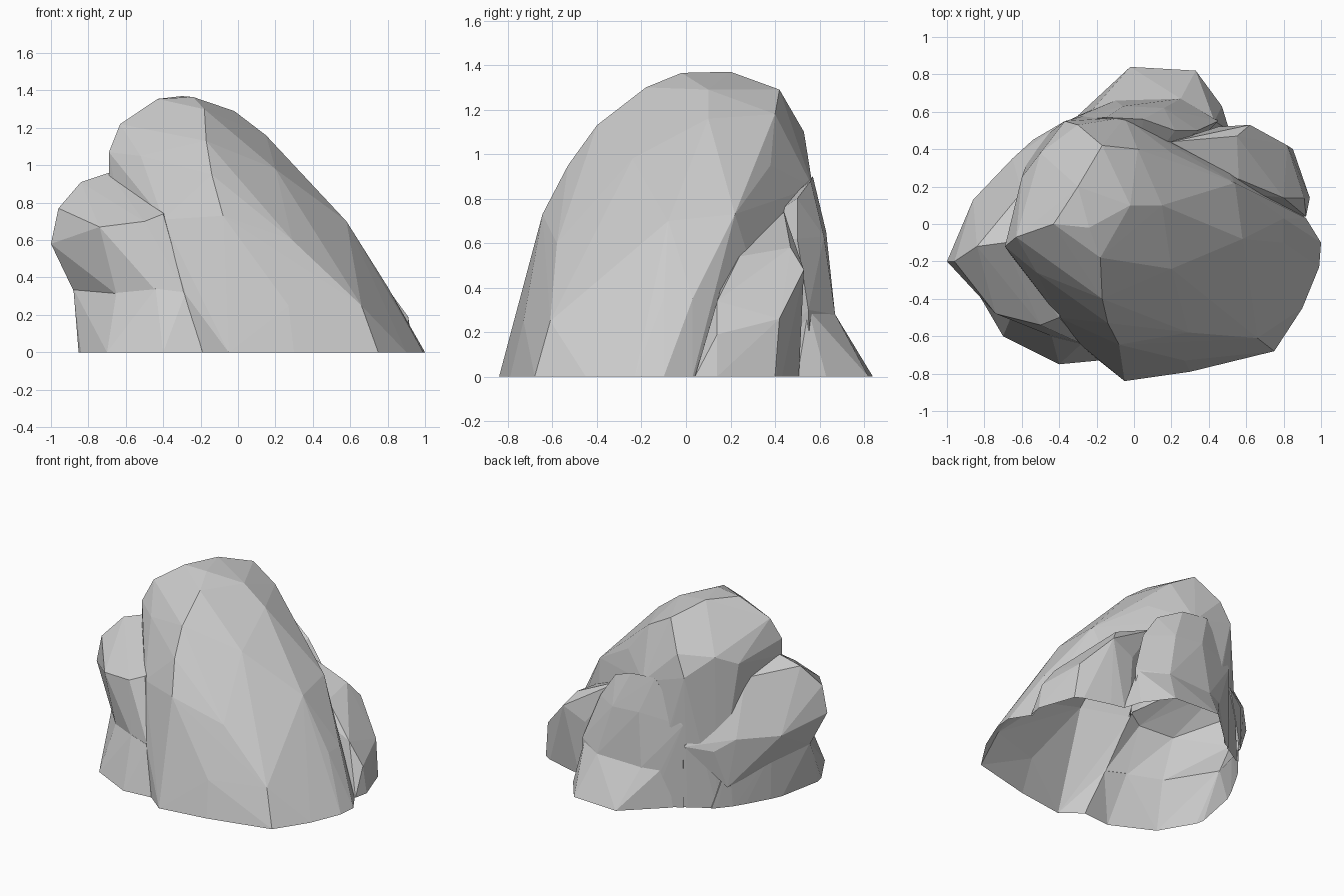
import bpy, bmesh


def lump(name, base, upper):
    """Faceted stone: convex hull of a ground outline plus upper corner points."""
    bm = bmesh.new()
    for x, y in base:
        bm.verts.new((x, y, 0))
        bm.verts.new((x, y, -0.15))      # runs below ground, trimmed later
    for p in upper:
        bm.verts.new(p)
    res = bmesh.ops.convex_hull(bm, input=bm.verts[:])
    junk = {g for g in res["geom_interior"] + res["geom_unused"]
            if isinstance(g, bmesh.types.BMVert)}
    bmesh.ops.delete(bm, geom=list(junk), context='VERTS')
    bmesh.ops.recalc_face_normals(bm, faces=bm.faces[:])
    me = bpy.data.meshes.new(name)
    bm.to_mesh(me)
    bm.free()
    ob = bpy.data.objects.new(name, me)
    bpy.context.collection.objects.link(ob)
    return ob


# Main boulder: peak on the left, long slope to the right
rock = lump("rock",
    [(-.05, -.84), (.1, -.79), (.3, -.79), (.75, -.68), (.9, -.45), (.99, -.23),
     (1, -.1), (.92, .03), (.4, .45), (-.12, .62), (-.38, .52), (-.54, .42),
     (-.58, .2), (-.5, -.4), (-.2, -.72)],
    [(-.08, -.74, .3), (.27, -.73, .25), (.66, -.61, .25), (-.08, -.645, .73),
     (.29, -.58, .6), (.57, -.4, .48), (.58, -.08, .7), (.54, .22, .73),
     (.8, -.1, .35), (.8, .03, .35), (-.14, -.53, .95), (-.17, -.4, 1.13),
     (-.18, -.18, 1.3), (.05, -.4, .92), (.2, -.24, .98), (-.02, .1, 1.29),
     (.15, .1, 1.16), (.36, .1, .93), (-.43, 0, 1.355), (-.24, -.02, 1.365),
     (-.3, .2, 1.37), (-.17, .42, 1.29), (.02, .4, 1.18), (.2, .38, .95),
     (-.3, .53, 1.1), (-.37, .55, .95), (-.05, .57, .85), (-.5, .38, 1.07),
     (-.6, .25, 1.0), (-.63, -.07, 1.22), (-.69, -.12, 1.07), (-.69, -.12, .95),
     (-.52, -.26, 1.05), (-.28, -.65, .31), (-.4, -.5, .71)])

# Overhanging left shoulder: crest in front, long slope down to the back
left_shoulder = lump("left_shoulder", [],
    [(-1, -.2, .58), (-.96, -.2, .77), (-.84, -.12, .91), (-.69, -.1, .96),
     (-.6, .17, .87), (-.74, -.48, .67), (-.5, -.54, .7), (-.4, -.5, .74),
     (-.86, .13, .5), (-.65, .35, .5), (-.54, .45, .42), (-.37, .55, .45),
     (-.65, -.48, .31), (-.44, -.6, .33), (-.28, -.64, .31),
     (-.88, -.17, .33), (-.76, .12, .28), (-.6, .38, .15), (-.2, 0, .3), (-.3, .1, .9)])

# Foot under the shoulder, flaring to the ground
left_foot = lump("left_foot",
    [(-.19, -.73), (-.4, -.75), (-.7, -.6), (-.84, -.36), (-.75, .1), (-.62, .33),
     (-.52, .45), (0, 0)],
    [(-.28, -.64, .32), (-.44, -.6, .34), (-.65, -.48, .32), (-.88, -.17, .34),
     (-.76, .1, .34), (-.6, .36, .34), (-.2, 0, .34)])

# Buttress at the back, steep wall above a flared foot
back_buttress = lump("back_buttress",
    [(-.36, .54), (-.12, .66), (.25, .66), (.45, .56), (.1, .2)],
    [(-.1, .66, .27), (.25, .67, .28), (.45, .55, .3), (-.06, .63, .65),
     (.16, .62, .63), (.34, .5, .62), (.05, .56, .88), (-.15, .57, .9), (0, .2, .6),
     (-.36, .55, .6), (.22, .5, .8)])
back_foot = lump("back_foot",
    [(-.12, .69), (-.02, .84), (.33, .82), (.47, .63), (.51, .5), (.1, .3), (-.3, .58)],
    [(-.1, .66, .27), (.25, .67, .28), (.43, .55, .3), (.1, .3, .27), (-.25, .58, .3)])

# Lobe at the back right, leaning out over its base
right_lobe = lump("right_lobe",
    [(.92, .04), (.94, .14), (.85, .4), (.6, .47), (.47, .5), (.4, .1)],
    [(.91, .14, .19), (.8, .14, .34), (.82, .42, .26), (.62, .53, .48),
     (.55, .47, .58), (.2, .44, .74), (.56, .24, .54), (.3, .2, .55), (.45, .52, .4)])

# Fuse everything into one shell
parts = [left_shoulder, left_foot, back_buttress, back_foot, right_lobe]
for part in parts:
    mod = rock.modifiers.new("fuse", 'BOOLEAN')
    mod.operation = 'UNION'
    mod.solver = 'EXACT'
    mod.object = part
graph = bpy.context.evaluated_depsgraph_get()
mesh = bpy.data.meshes.new_from_object(rock.evaluated_get(graph))
rock.modifiers.clear()
rock.data = mesh
for part in parts:
    bpy.data.objects.remove(part)

# Trim at the ground, leaving the underside open
bm = bmesh.new()
bm.from_mesh(mesh)
bmesh.ops.bisect_plane(bm, geom=bm.verts[:] + bm.edges[:] + bm.faces[:], dist=1e-5,
                       plane_co=(0, 0, 0), plane_no=(0, 0, 1), clear_inner=True)
for f in bm.faces:
    f.smooth = False
bm.to_mesh(mesh)
bm.free()
